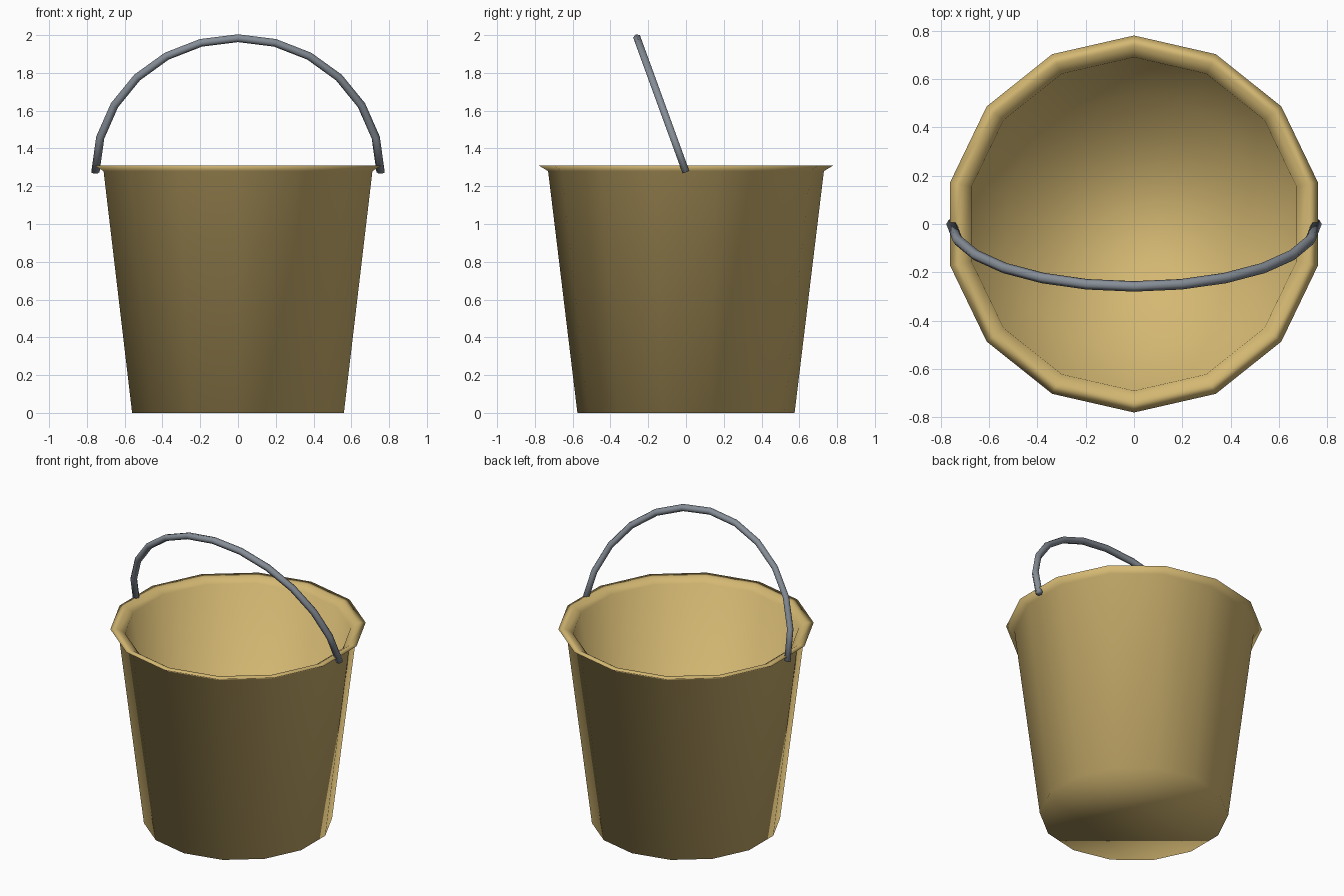
import bpy, bmesh
from math import sin, cos, pi, radians
from mathutils import Vector

if "Cube" in bpy.data.objects:
    bpy.data.objects.remove(bpy.data.objects["Cube"])


def material(name, rgb):
    m = bpy.data.materials.new(name)
    m.diffuse_color = (*rgb, 1)
    m.use_nodes = True
    m.node_tree.nodes["Principled BSDF"].inputs["Base Color"].default_value = m.diffuse_color
    return m


def skin(name, rings, mat):
    """Bridge rings of points in order and cap both ends."""
    bm = bmesh.new()
    loops = [[bm.verts.new(p) for p in ring] for ring in rings]
    n = len(loops[0])
    for a, b in zip(loops, loops[1:]):
        for i in range(n):
            j = (i + 1) % n
            bm.faces.new((a[i], a[j], b[j], b[i]))
    bm.faces.new(loops[0][::-1])
    bm.faces.new(loops[-1])
    bmesh.ops.recalc_face_normals(bm, faces=bm.faces)
    for f in bm.faces:
        f.smooth = True
    me = bpy.data.meshes.new(name)
    bm.to_mesh(me)
    bm.free()
    ob = bpy.data.objects.new(name, me)
    me.materials.append(mat)
    bpy.context.collection.objects.link(ob)
    return ob


# Bucket: 14-sided thin shell with flared rim, outside up then inside down
SIDES = 14
profile = [(0.575, 0), (0.73, 1.28), (0.78, 1.31),
           (0.735, 1.31), (0.69, 1.28), (0.54, 0.04)]
rings = [[(r * sin(2 * pi * i / SIDES), r * cos(2 * pi * i / SIDES), z)
          for i in range(SIDES)] for r, z in profile]
skin("bucket", rings, material("bucket_ochre", (0.66, 0.48, 0.17)))

# Handle: half-circle tube leaning 20 degrees to the front
R, TUBE, TILT = 0.755, 0.022, radians(20)
up = Vector((0, -sin(TILT), cos(TILT)))
across = Vector((1, 0, 0))
side = across.cross(up)
base = Vector((0, 0, 1.274))
rings = []
for k in range(13):
    a = pi * k / 12
    radial = across * cos(a) + up * sin(a)
    rings.append([base + radial * (R + TUBE * cos(t)) + side * (TUBE * sin(t))
                  for t in (2 * pi * i / 6 for i in range(6))])
skin("handle", rings, material("handle_slate", (0.24, 0.27, 0.31)))
